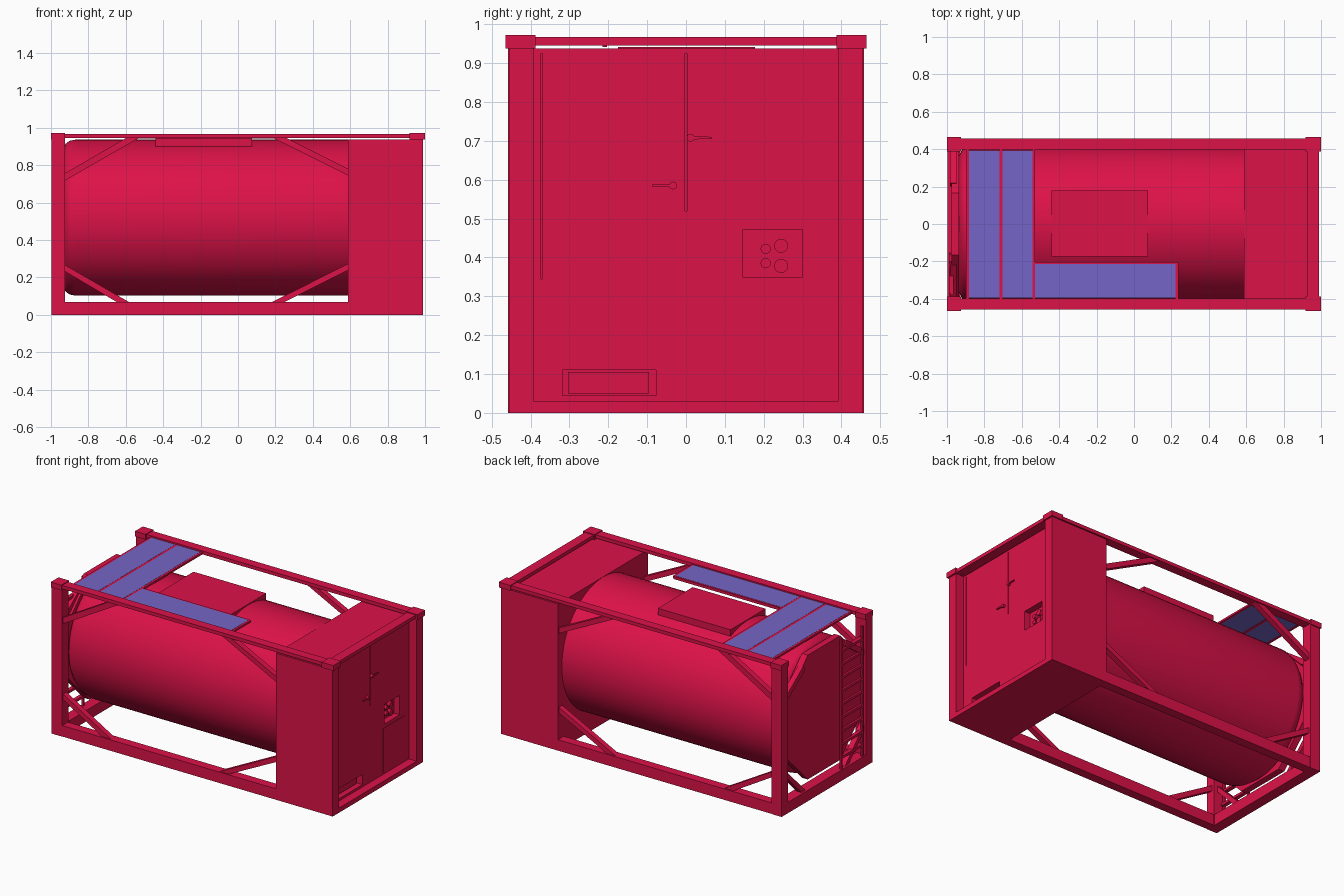
import bpy, bmesh, math
from mathutils import Vector, Matrix

if "Cube" in bpy.data.objects:
    bpy.data.objects.remove(bpy.data.objects["Cube"])


def material(name, color):
    m = bpy.data.materials.new(name)
    m.diffuse_color = color
    m.use_nodes = True
    m.node_tree.nodes["Principled BSDF"].inputs["Base Color"].default_value = m.diffuse_color
    return m


RED = material("red_paint", (0.72, 0.006, 0.065, 1))
BLUE = material("blue_panel", (0.18, 0.13, 0.57, 1))


def finish(name, bm, mat=RED):
    bmesh.ops.recalc_face_normals(bm, faces=bm.faces)
    me = bpy.data.meshes.new(name)
    bm.to_mesh(me)
    bm.free()
    ob = bpy.data.objects.new(name, me)
    bpy.context.collection.objects.link(ob)
    me.materials.append(mat)
    return ob


def box(name, x, y, z, mat=RED):
    bm = bmesh.new()
    bmesh.ops.create_cube(bm, size=1)
    for v in bm.verts:
        v.co = Vector([(r[0] + r[1]) / 2 + c * (r[1] - r[0]) for c, r in zip(v.co, (x, y, z))])
    return finish(name, bm, mat)


def disc_x(name, x, y, z, r, sides, turn=0.0):
    # cylinder lying along x
    bm = bmesh.new()
    bmesh.ops.create_cone(bm, cap_ends=True, segments=sides, radius1=r, radius2=r, depth=x[1] - x[0])
    m = (Matrix.Translation(((x[0] + x[1]) / 2, y, z)) @ Matrix.Rotation(math.pi / 2, 4, 'Y')
         @ Matrix.Rotation(turn, 4, 'Z'))
    bmesh.ops.transform(bm, matrix=m, verts=bm.verts)
    return finish(name, bm)


def prism(name, pts, direction):
    # flat outline pushed along a direction
    bm = bmesh.new()
    f = bm.faces.new([bm.verts.new(p) for p in pts])
    ext = bmesh.ops.extrude_face_region(bm, geom=[f])
    bmesh.ops.translate(bm, vec=direction, verts=[v for v in ext["geom"] if isinstance(v, bmesh.types.BMVert)])
    return finish(name, bm)


def smooth(ob, deg=30):
    bpy.ops.object.select_all(action='DESELECT')
    ob.select_set(True)
    bpy.context.view_layer.objects.active = ob
    bpy.ops.object.shade_smooth_by_angle(angle=math.radians(deg))


# Frame: rails, posts, corner blocks and side braces on both sides
for s, side in ((-1, "front"), (1, "back")):
    def span(a, b):
        return tuple(sorted((s * a, s * b)))
    box(side + "_top_rail", (-0.93, 0.93), span(0.398, 0.456), (0.945, 0.967))
    box(side + "_bottom_rail", (-0.93, 0.59), span(0.398, 0.456), (0.0, 0.07))
    box(side + "_end_post", (-0.998, -0.925), span(0.395, 0.458), (0.0, 0.945))
    box(side + "_left_corner_block", (-1.0, -0.925), span(0.387, 0.465), (0.938, 0.972))
    box(side + "_right_corner_block", (0.918, 1.0), span(0.387, 0.465), (0.938, 0.972))
    braces = [((-0.93, 0.715), (-0.93, 0.755), (-0.60, 0.945), (-0.53, 0.945)),
              ((0.59, 0.745), (0.59, 0.78), (0.26, 0.945), (0.19, 0.945)),
              ((-0.93, 0.235), (-0.93, 0.27), (-0.585, 0.07), (-0.65, 0.07)),
              ((0.59, 0.24), (0.59, 0.275), (0.185, 0.07), (0.25, 0.07))]
    for pts in braces:
        prism(side + "_side_brace", [(x, s * 0.412, z) for x, z in pts], (0, s * 0.035, 0))
    # End braces between posts and sill
    prism(side + "_end_brace_low", [(-0.985, s * y, z) for y, z in
          ((0.40, 0.23), (0.40, 0.27), (0.20, 0.07), (0.24, 0.07))], (0.035, 0, 0))
    prism(side + "_end_brace_high", [(-0.985, s * y, z) for y, z in
          ((0.40, 0.70), (0.40, 0.74), (0.22, 0.87), (0.20, 0.84))], (0.035, 0, 0))

box("end_sill", (-0.998, -0.93), (-0.40, 0.40), (0.0, 0.07))
box("right_top_rail", (0.925, 0.988), (-0.40, 0.40), (0.945, 0.967))

# Tank barrel with rounded end, turned about x
bm = bmesh.new()
profile = [(0.60, 0), (0.60, 0.417), (-0.87, 0.417), (-0.90, 0.411), (-0.922, 0.395), (-0.938, 0.36), (-0.942, 0)]
vs = [bm.verts.new((x, 0, r)) for x, r in profile]
es = [bm.edges.new(p) for p in zip(vs, vs[1:])]
bmesh.ops.spin(bm, geom=vs + es, cent=(0, 0, 0), axis=(1, 0, 0), angle=2 * math.pi, steps=72)
bmesh.ops.remove_doubles(bm, verts=bm.verts, dist=1e-5)
bmesh.ops.translate(bm, vec=(0, 0, 0.52), verts=bm.verts)
smooth(finish("tank", bm))

# Octagonal end plate
disc_x("tank_end_plate", (-0.977, -0.935), 0, 0.52, 0.43, 8, math.pi / 8)

# Hatch cover on the tank
box("hatch_cover", (-0.44, 0.075), (-0.175, 0.178), (0.90, 0.942))

# Equipment cabinet: U-shaped plan
outline = [(0.587, -0.456), (0.99, -0.456), (0.99, -0.393), (0.935, -0.393),
           (0.935, 0.393), (0.99, 0.393), (0.99, 0.456), (0.587, 0.456)]
cabinet = prism("cabinet", [(x, y, 0.0) for x, y in outline], (0, 0, 0.938))
box("cabinet_sill", (0.93, 0.99), (-0.395, 0.395), (0.0, 0.03))

# Pockets and door seams cut into the cabinet face
cuts = [((0.147, 0.30), (0.348, 0.472), 0.04), ((-0.318, -0.077), (0.045, 0.11), 0.045),
        ((-0.002, 0.002), (0.52, 0.925), 0.012), ((-0.373, -0.369), (0.345, 0.925), 0.012)]
for y, z, depth in cuts:
    cutter = box("cutter", (0.935 - depth, 0.96), y, z)
    cutter.hide_render = True
    mod = cabinet.modifiers.new("pocket", 'BOOLEAN')
    mod.operation = 'DIFFERENCE'
    mod.solver = 'EXACT'
    mod.object = cutter
    bpy.context.view_layer.objects.active = cabinet
    bpy.ops.object.modifier_apply(modifier=mod.name)
    bpy.data.objects.remove(cutter)

# Cabinet face fittings
box("lower_access_panel", (0.93, 0.938), (0.13, 0.348), (0.045, 0.325))
box("vent_insert", (0.885, 0.905), (-0.303, -0.095), (0.05, 0.105))
for y, z, r in ((0.205, 0.422, 0.013), (0.245, 0.43, 0.018), (0.205, 0.385, 0.013), (0.245, 0.378, 0.018)):
    smooth(disc_x("connector", (0.89, 0.915), y, z, r, 20))
for y, z, d in ((0.012, 0.708, 1), (-0.033, 0.585, -1)):
    smooth(disc_x("handle_hub", (0.93, 0.95), y, z, 0.010, 16))
    prism("handle_lever", [(0.942, y, z - 0.005), (0.942, y + d * 0.055, z - 0.002),
                           (0.942, y + d * 0.055, z + 0.002), (0.942, y, z + 0.005)], (0.008, 0, 0))

# Roof panels with thin red rims
for x, y in (((-0.89, -0.712), (-0.40, 0.40)), ((-0.71, -0.535), (-0.40, 0.40)),
             ((-0.535, 0.23), (-0.40, -0.207))):
    box("roof_panel", (x[0] + 0.007, x[1] - 0.007), (y[0] + 0.004, y[1] - 0.007), (0.95, 0.96), BLUE)
    for e in x:
        box("panel_rim", (e - 0.007, e + 0.007), y, (0.947, 0.959))
box("panel_rim_long", (-0.535, 0.23), (-0.215, -0.203), (0.942, 0.959))

# Ladder on the left end
for y in (-0.16, -0.375):
    box("ladder_rail", (-0.99, -0.978), (y - 0.007, y + 0.007), (0.07, 0.90))
for i in range(9):
    z = 0.14 + i * 0.085
    box("ladder_rung", (-0.99, -0.965), (-0.38, -0.16), (z - 0.008, z + 0.008))
